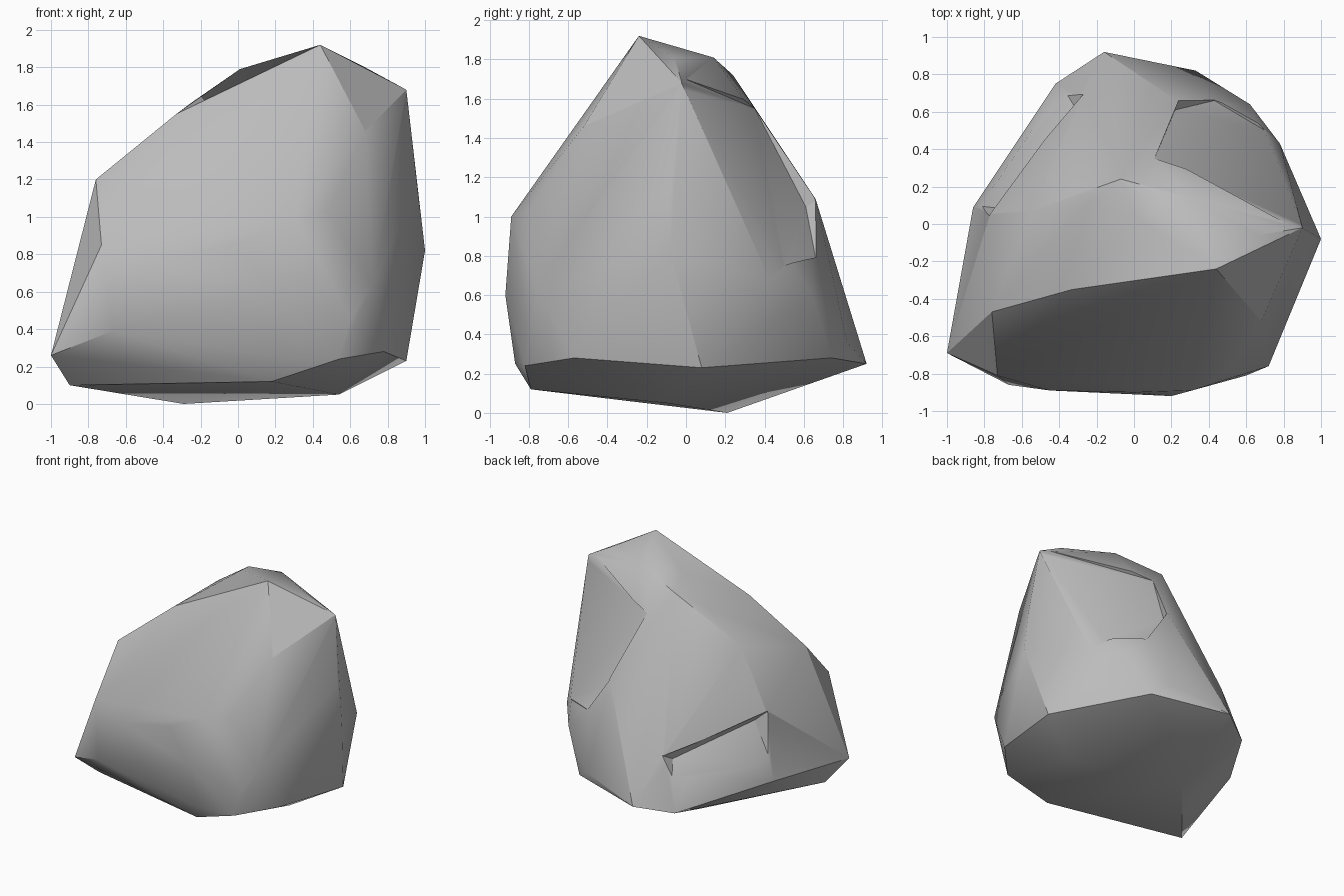
import bpy
import bmesh
from mathutils import Vector

default_cube = bpy.data.objects.get("Cube")
if default_cube:
    bpy.data.objects.remove(default_cube, do_unlink=True)


def make_material(name, colour):
    material = bpy.data.materials.new(name)
    material.use_nodes = True
    material.diffuse_color = colour
    shader = material.node_tree.nodes["Principled BSDF"]
    shader.inputs["Base Color"].default_value = colour
    shader.inputs["Roughness"].default_value = 0.9
    return material


def make_hull(name, corners):
    """Wrap a closed faceted solid around a set of corner points."""
    mesh = bpy.data.meshes.new(name)
    solid = bmesh.new()
    for corner in corners:
        solid.verts.new(corner)
    result = bmesh.ops.convex_hull(solid, input=solid.verts[:])
    unused = set(result["geom_interior"]) | set(result["geom_unused"])
    loose = [item for item in unused if isinstance(item, bmesh.types.BMVert) and item.is_valid]
    bmesh.ops.delete(solid, geom=loose, context="VERTS")
    bmesh.ops.recalc_face_normals(solid, faces=solid.faces[:])
    solid.to_mesh(mesh)
    solid.free()
    hull = bpy.data.objects.new(name, mesh)
    bpy.context.collection.objects.link(hull)
    return hull


def chip_away(target, cutter):
    """Remove the cutter's volume from the target and hide the cutter."""
    cutter.hide_render = True
    cutter.hide_set(True)
    cutter.display_type = "WIRE"
    chip = target.modifiers.new(cutter.name, "BOOLEAN")
    chip.operation = "DIFFERENCE"
    chip.solver = "EXACT"
    chip.object = cutter


# Peak and the small sloping crown behind it
crown = [
    (.44, -.24, 1.92), (.38, -.21, 1.86), (.9, -.02, 1.68), (.66, -.06, 1.81),
    (.3, .14, 1.81), (.01, .04, 1.79), (-.07, .24, 1.72), (-.33, -.35, 1.55),
]

# Broad front slab, its lower brow and the face beneath
front_face = [
    (-.76, -.47, 1.2), (-.73, -.81, .85), (-.45, -.89, .77), (0, -.9, .86),
    (.31, -.89, 1), (.48, -.8, 1.03), (.2, -.92, .6), (.23, -.87, .25),
    (-.67, -.86, .39), (-1, -.69, .26),
]

# Steep side wall and its ridge
side_wall = [
    (.68, -.52, 1.46), (.72, -.76, .64), (.6, -.81, .45), (.54, -.82, .24),
    (.96, -.08, 1.15), (1, -.08, .82), (.78, -.57, .28), (.9, .08, .23),
    (.78, .43, .67),
]

# Rear ridges and lower bulge
rear = [
    (.11, .35, 1.55), (.23, .66, 1.09), (.43, .66, .79), (.62, .64, .6),
    (-.25, .11, 1.61), (-.55, .07, 1.35), (-.77, .05, .87), (-.2, .3, 1.36),
    (-.28, .68, .62), (.33, .82, .36), (-.16, .92, .25), (-.86, .09, .33),
]

# Underside
underside = [
    (-.9, -.52, .1), (.18, -.79, .12), (.54, -.1, .05), (-.29, .21, 0),
    (-.42, .75, .2), (.45, .74, .28),
]

boulder = make_hull("boulder", crown + front_face + side_wall + rear + underside)

# Large flake broken off the rear shoulder
flake_floor = [
    (.92, -.05, 1.72), (.11, .35, 1.55), (.22, .61, 1.05),
    (.43, .66, .79), (.7, .5, .75),
]
flake_depth = Vector((.15, .4, .22))
flake_roof = [Vector(corner) + flake_depth for corner in flake_floor]
chip_away(boulder, make_hull("shoulder_flake_cutter", flake_floor + flake_roof))

# Undercut beneath the rear ledge
ledge_wedge = [
    (-.78, .04, .87), (-.27, .69, .61), (-.68, .08, .78), (-.3, .6, .56),
    (-.86, .1, .45), (-.4, .76, .38), (-1, .2, .75), (-.45, .95, .5),
]
chip_away(boulder, make_hull("ledge_undercut_cutter", ledge_wedge))

# Bake the chips in, then soften only the shallow creases
boulder.data.materials.append(make_material("stone grey", (.5, .5, .5, 1)))
bpy.ops.object.select_all(action="DESELECT")
boulder.select_set(True)
bpy.context.view_layer.objects.active = boulder
for modifier_name in [modifier.name for modifier in boulder.modifiers]:
    bpy.ops.object.modifier_apply(modifier=modifier_name)
for polygon in boulder.data.polygons:
    polygon.material_index = 0
bpy.ops.object.shade_smooth_by_angle(angle=.52)
